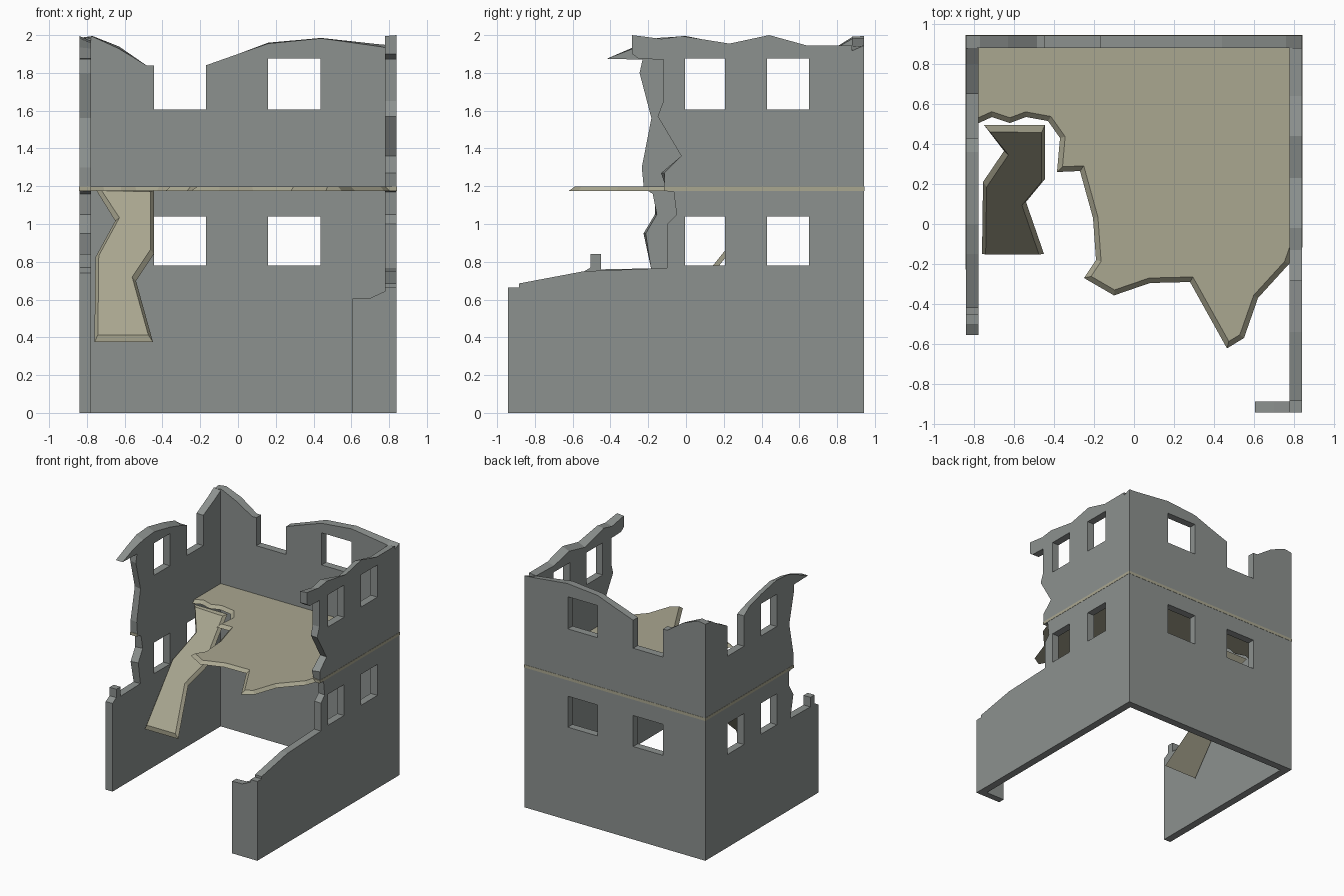
import bpy, bmesh, random
from mathutils import Vector

if "Cube" in bpy.data.objects:
    bpy.data.objects.remove(bpy.data.objects["Cube"])

random.seed(4)


def material(name, rgb):
    m = bpy.data.materials.new(name)
    m.diffuse_color = (*rgb, 1)
    m.use_nodes = True
    m.node_tree.nodes["Principled BSDF"].inputs["Base Color"].default_value = m.diffuse_color
    return m


STONE = material("grey stone", (0.265, 0.285, 0.275))
FLOOR = material("tan floor", (0.40, 0.385, 0.28))


def add_object(name, mesh, mat):
    mesh.materials.clear()
    mesh.materials.append(mat)
    ob = bpy.data.objects.new(name, mesh)
    bpy.context.collection.objects.link(ob)
    return ob


def rect(u0, u1, v0, v1):
    return [(u0, v0), (u1, v0), (u1, v1), (u0, v1)]


def wall(name, outline, holes, place):
    """Profile with window holes, given thickness; broken edges are roughened inside."""
    cu = bpy.data.curves.new(name, 'CURVE')
    cu.dimensions = '2D'
    cu.fill_mode = 'BOTH'
    cu.extrude = 0.5
    for loop in [outline] + holes:
        sp = cu.splines.new('POLY')
        sp.points.add(len(loop) - 1)
        for p, (u, v) in zip(sp.points, loop):
            p.co = (u, v, 0, 1)
        sp.use_cyclic_u = True
    tmp = bpy.data.objects.new(name + "_profile", cu)
    bpy.context.collection.objects.link(tmp)
    dg = bpy.context.evaluated_depsgraph_get()
    mesh = bpy.data.meshes.new_from_object(tmp.evaluated_get(dg))
    bpy.data.objects.remove(tmp)
    bm = bmesh.new()
    bm.from_mesh(mesh)
    bmesh.ops.remove_doubles(bm, verts=bm.verts, dist=1e-4)
    for vert in bm.verts:
        u, v, w = vert.co
        if w > 0:
            if v > 1.9:
                v -= random.uniform(0, 0.03)
            elif -0.3 < u < -0.015 and 0.8 < v < 1.84 and place is not back:
                u += random.uniform(-0.02, 0.02)
        vert.co = place(u, v, w + 0.5)
    bmesh.ops.recalc_face_normals(bm, faces=bm.faces)
    bm.to_mesh(mesh)
    bm.free()
    for p in mesh.polygons:
        p.use_smooth = False
    return add_object(name, mesh, STONE)


def inset(loop, d):
    pts = [Vector(p) for p in loop]
    out = []
    for i, p in enumerate(pts):
        a = (p - pts[i - 1]).normalized()
        b = (pts[(i + 1) % len(pts)] - p).normalized()
        n1, n2 = Vector((-a.y, a.x)), Vector((-b.y, b.x))
        out.append(p + (n1 + n2) * d / max(0.5, 1 + n1.dot(n2)))
    return out


def plate(name, loop, d, place):
    """Slab with a bevelled rim: full outline below, inset outline on top."""
    bm = bmesh.new()
    lo = [bm.verts.new(place(x, y, 0)) for x, y in loop]
    hi = [bm.verts.new(place(x, y, 1)) for x, y in inset(loop, d)]
    bm.faces.new(lo[::-1])
    bm.faces.new(hi)
    for i in range(len(lo)):
        j = (i + 1) % len(lo)
        bm.faces.new((lo[i], lo[j], hi[j], hi[i]))
    bmesh.ops.recalc_face_normals(bm, faces=bm.faces)
    mesh = bpy.data.meshes.new(name)
    bm.to_mesh(mesh)
    bm.free()
    return add_object(name, mesh, FLOOR)


# Wall placements: u along the wall, v up, w from outer (0) to inner (1) face
T = 0.063


def back(u, v, w):
    return (u, 0.943 - T * w, v)


def left(u, v, w):
    return (-0.84 + T * w, u, v)


def right(u, v, w):
    return (0.84 - T * w, u, v)


def front(u, v, w):
    return (u, -0.943 + 0.055 * w, v)


LOW, HIGH = (0.78, 1.04), (1.605, 1.875)

# Back wall with one window open to the sky
wall("back_wall", [
    (-0.84, 0), (0.84, 0), (0.84, 1.945), (0.76, 1.95), (0.44, 1.985), (0.16, 1.96),
    (0, 1.9), (-0.17, 1.84), (-0.17, 1.605), (-0.445, 1.605), (-0.445, 1.84),
    (-0.485, 1.84), (-0.63, 1.94), (-0.77, 1.995), (-0.84, 1.985)],
    [rect(-0.445, -0.17, *LOW), rect(0.16, 0.437, *LOW), rect(0.16, 0.437, *HIGH)], back)

# Left wall, broken off at the front
wall("left_wall", [
    (0.88, 0), (0.88, 1.99), (0.8, 1.94), (0.65, 1.86), (0.65, 1.605), (0.43, 1.605),
    (0.43, 1.86), (0.36, 1.91), (0.2, 1.955), (0, 1.995), (-0.15, 1.985), (-0.28, 1.935),
    (-0.42, 1.875), (-0.23, 1.87), (-0.23, 1.8), (-0.17, 1.56), (-0.225, 1.3),
    (-0.225, 1.19), (-0.165, 1.16), (-0.165, 1.05), (-0.225, 0.95), (-0.185, 0.765),
    (-0.45, 0.76), (-0.45, 0.84), (-0.505, 0.84), (-0.505, 0.77), (-0.555, 0.74), (-0.555, 0)],
    [rect(-0.005, 0.207, *LOW), rect(0.43, 0.65, *LOW), rect(-0.005, 0.207, *HIGH)], left)

# Right wall, full length at the bottom
wall("right_wall", [
    (0.88, 0), (0.88, 1.945), (0.64, 1.945), (0.44, 2.0), (0.23, 1.955), (-0.02, 1.995),
    (-0.13, 1.98), (-0.285, 2.0), (-0.285, 1.9), (-0.25, 1.875), (-0.12, 1.87),
    (-0.12, 1.65), (-0.15, 1.57), (-0.025, 1.36), (-0.115, 1.27), (-0.115, 1.175),
    (-0.065, 1.17), (-0.05, 1.05), (-0.1, 1.0), (-0.1, 0.767), (-0.54, 0.75),
    (-0.885, 0.685), (-0.885, 0.665), (-0.943, 0.665), (-0.943, 0)],
    [rect(u0, u1, *v) for u0, u1 in ((-0.005, 0.207), (0.43, 0.65)) for v in (LOW, HIGH)],
    right)

# Short front return at the right corner
wall("front_wall_stub", [
    (0.605, 0), (0.78, 0), (0.78, 0.645), (0.7, 0.608), (0.605, 0.605)], [], front)

# Broken upper floor
plate("upper_floor", [
    (0.81, 0.91), (-0.81, 0.91), (-0.81, 0.49), (-0.765, 0.51), (-0.71, 0.535),
    (-0.62, 0.505), (-0.54, 0.535), (-0.43, 0.515), (-0.37, 0.43), (-0.385, 0.26),
    (-0.27, 0.265), (-0.205, 0.03), (-0.19, -0.18), (-0.25, -0.27), (-0.1, -0.357),
    (0.08, -0.295), (0.28, -0.29), (0.465, -0.622), (0.55, -0.57), (0.62, -0.37),
    (0.775, -0.2), (0.81, -0.1)], 0.025,
    lambda x, y, t: (x, y, 1.174 + 0.025 * t))

# Floor edge showing as a thin band around the outside of the walls
plate("floor_edge_band", [
    (0.842, -0.117), (0.842, 0.945), (-0.842, 0.945), (-0.842, -0.227),
    (-0.779, -0.227), (-0.79, 0.9), (0.79, 0.9), (0.779, -0.117)], 0,
    lambda x, y, t: (x, y, 1.174 + 0.024 * t))

# Collapsed strip of floor hanging down into the room
plate("fallen_floor_strip", [
    (-0.75, 0.495), (-0.65, 0.365), (-0.755, 0.21), (-0.76, -0.15), (-0.45, -0.15),
    (-0.54, 0.11), (-0.445, 0.225), (-0.445, 0.495)], 0.018,
    lambda x, y, t: (x, y - 0.02 * t, 0.375 + (y + 0.15) * 1.245 + 0.016 * t))
